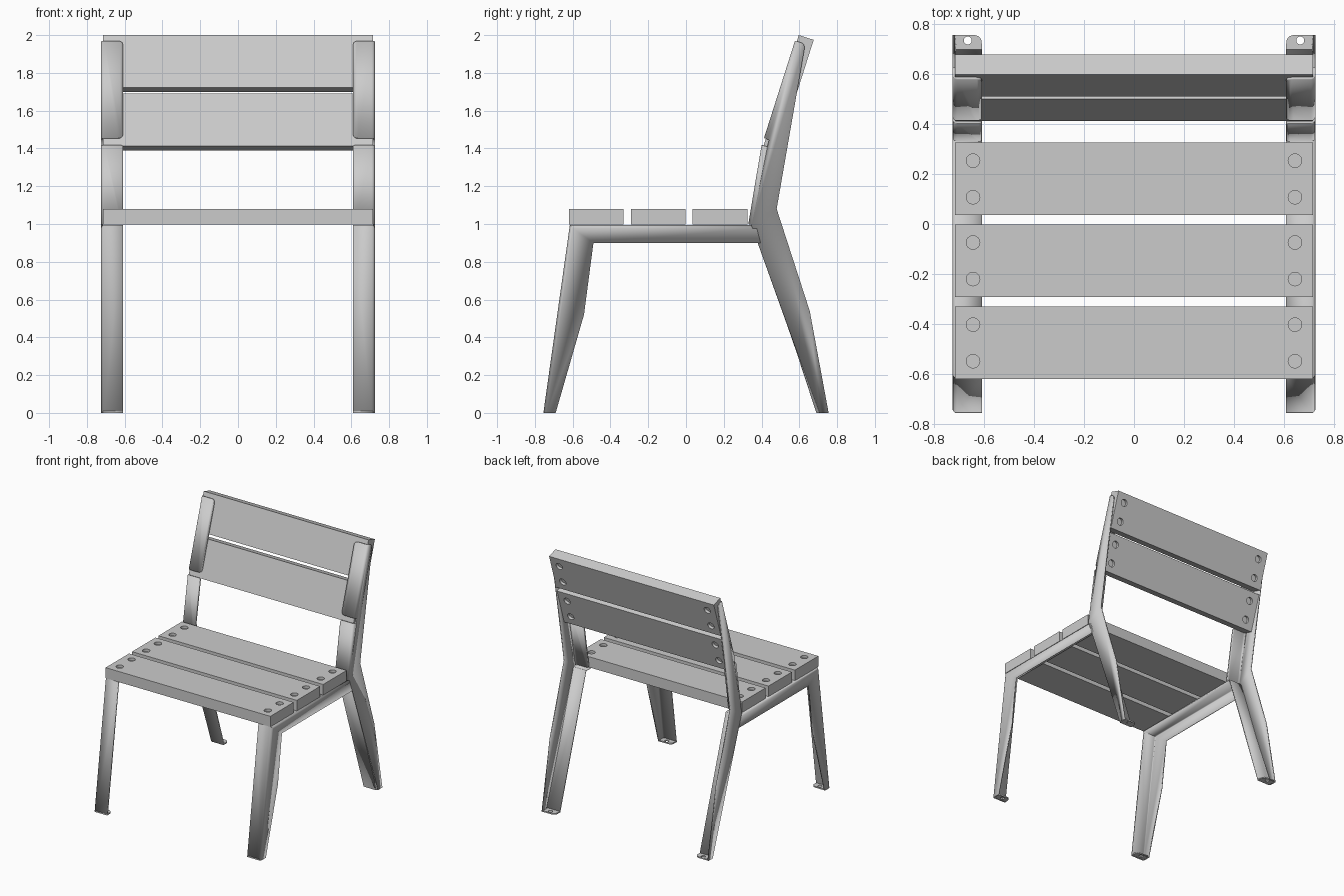
import bpy, bmesh, math
from mathutils import Vector

if "Cube" in bpy.data.objects:
    bpy.data.objects.remove(bpy.data.objects["Cube"])

OUT, INN, T = 0.725, 0.608, 0.01   # outer side plane, inner flange edge, sheet thickness


def add(name, mesh, loc=(0, 0, 0), rot=(0, 0, 0)):
    ob = bpy.data.objects.new(name, mesh)
    bpy.context.collection.objects.link(ob)
    ob.location, ob.rotation_euler = loc, rot
    return ob


def bake(ob):
    """Evaluated mesh of an object."""
    dg = bpy.context.evaluated_depsgraph_get()
    dg.update()
    return bpy.data.meshes.new_from_object(ob.evaluated_get(dg))


def rounded(a, p, b, r, n=5):
    """Points replacing corner p between a and b."""
    a, p, b = Vector(a), Vector(p), Vector(b)
    s, e = p + (a - p).normalized() * r, p + (b - p).normalized() * r
    return [s.lerp(p, t).lerp(p.lerp(e, t), t) for t in (i / n for i in range(n + 1))]


def mirror_x(ob):
    m = ob.modifiers.new("mirror", 'MIRROR')
    m.use_mirror_merge = False


def smooth(ob):
    bpy.ops.object.select_all(action='DESELECT')
    ob.select_set(True)
    bpy.context.view_layer.objects.active = ob
    bpy.ops.object.shade_smooth_by_angle(angle=math.radians(35))


def folded_sheet(name, profile, runs):
    """Clockwise side plate (y, z) with flanges folded inwards along runs of
    profile points; each run is (indices, corner radius)."""
    bm = bmesh.new()
    vs = [bm.verts.new((OUT, y, z)) for y, z in profile]
    bm.faces.new(vs[::-1])
    for idx, r in runs:
        inner = [bm.verts.new((INN, *profile[i])) for i in idx] if not r else None
        for k in range(len(idx) - 1):
            a, b = vs[idx[k]], vs[idx[k + 1]]
            if inner:
                bm.faces.new((a, b, inner[k + 1], inner[k]))
            else:
                ai, bi = (Vector((INN, v.co.y, v.co.z)) for v in (a, b))
                pts = rounded(b.co, bi, ai, r) + rounded(bi, ai, a.co, r)
                bm.faces.new([a, b] + [bm.verts.new(p) for p in pts])
    bends = [e for e in bm.edges if len(e.link_faces) == 2
             and all(abs(v.co.x - OUT) < 1e-5 for v in e.verts)]
    bmesh.ops.bevel(bm, geom=bends, offset=0.018, segments=4, profile=0.5,
                    affect='EDGES')
    me = bpy.data.meshes.new(name)
    bm.to_mesh(me)
    bm.free()
    ob = add(name, me)
    smooth(ob)
    s = ob.modifiers.new("thickness", 'SOLIDIFY')
    s.thickness, s.offset, s.use_even_offset = T, -1, True
    mirror_x(ob)


# Front legs folded into the seat rails
folded_sheet("front_leg_and_seat_rail",
             [(-0.755, 0), (-0.615, 0.995), (0.37, 0.995), (0.395, 0.90),
              (-0.49, 0.90), (-0.54, 0.52), (-0.69, 0)],
             [((0, 1, 2), 0)])

# Back legs running up to the backrest, with a relief notch between flanges
back = [(0.69, 0), (0.366, 0.99), (0.33, 1.0), (0.40, 1.418), (0.43, 1.41),
        (0.44, 1.445), (0.413, 1.455), (0.577, 1.97)]
back += [tuple(p) for p in rounded((0.577, 1.97), (0.632, 1.955), (0.48, 1.08), 0.03)]
back += [(0.48, 1.08), (0.655, 0.54), (0.755, 0)]
folded_sheet("back_leg", back, [((0, 1), 0), ((2, 3), 0.015), ((6, 7), 0.03)])

# Foot plates with a fixing hole
cu = bpy.data.curves.new("foot_outline", 'CURVE')
cu.dimensions, cu.fill_mode, cu.extrude = '2D', 'BOTH', T / 2
outer = [(OUT - T, 0), (OUT - T, 0.065)]
outer += [p[:] for p in rounded((OUT, 0.065), (INN, 0.065), (INN, 0), 0.035)] + [(INN, 0)]
hole = [(0.664 + 0.016 * math.cos(a), 0.043 + 0.016 * math.sin(a))
        for a in (math.tau * i / 20 for i in range(20))]
for pts in (outer, hole):
    sp = cu.splines.new('POLY')
    sp.points.add(len(pts) - 1)
    for p, (x, y) in zip(sp.points, pts):
        p.co = (x, y, 0, 1)
    sp.use_cyclic_u = True
tmp = add("foot_outline", cu)
foot = bake(tmp)
bpy.data.objects.remove(tmp)
for name, y in (("front_foot", -0.755), ("back_foot", 0.69)):
    mirror_x(add(name, foot, (0, y, T / 2)))

# One board with four round screw recesses, reused for seat and backrest
L, W, H = 1.43, 0.29, 0.083
bm = bmesh.new()
bmesh.ops.create_cube(bm, size=1)
bmesh.ops.scale(bm, vec=(L, W, H), verts=bm.verts)
me = bpy.data.meshes.new("board")
bm.to_mesh(me)
bm.free()
bm = bmesh.new()
for x in (-0.643, 0.643):
    for y in (-0.073, 0.073):
        r = bmesh.ops.create_cone(bm, cap_ends=True, segments=24, radius1=0.027,
                                  radius2=0.027, depth=0.04)
        bmesh.ops.translate(bm, vec=(x, y, H / 2), verts=r["verts"])
cm = bpy.data.meshes.new("recess_cutter")
bm.to_mesh(cm)
bm.free()
cutter, blank = add("recess_cutter", cm), add("board_blank", me)
cutter.hide_render = True
b = blank.modifiers.new("recesses", 'BOOLEAN')
b.object, b.operation, b.solver = cutter, 'DIFFERENCE', 'EXACT'
board = bake(blank)
bpy.data.objects.remove(blank)
bpy.data.objects.remove(cutter)

# Seat slats
for i, y in enumerate((-0.475, -0.147, 0.18)):
    add(f"seat_slat_{i + 1}", board, (0, y, 1.08 - H / 2))

# Backrest boards, leaning back with recesses to the rear
up, rear = Vector((0, 0.303, 0.953)), Vector((0, 0.953, -0.303))
top = Vector((0, 0.597, 2.0))
for i in range(2):
    c = top - up * (W / 2 + 0.325 * i) + rear * (H / 2)
    add(f"back_board_{i + 1}", board, c, (math.atan2(-0.953, -0.303), 0, 0))
